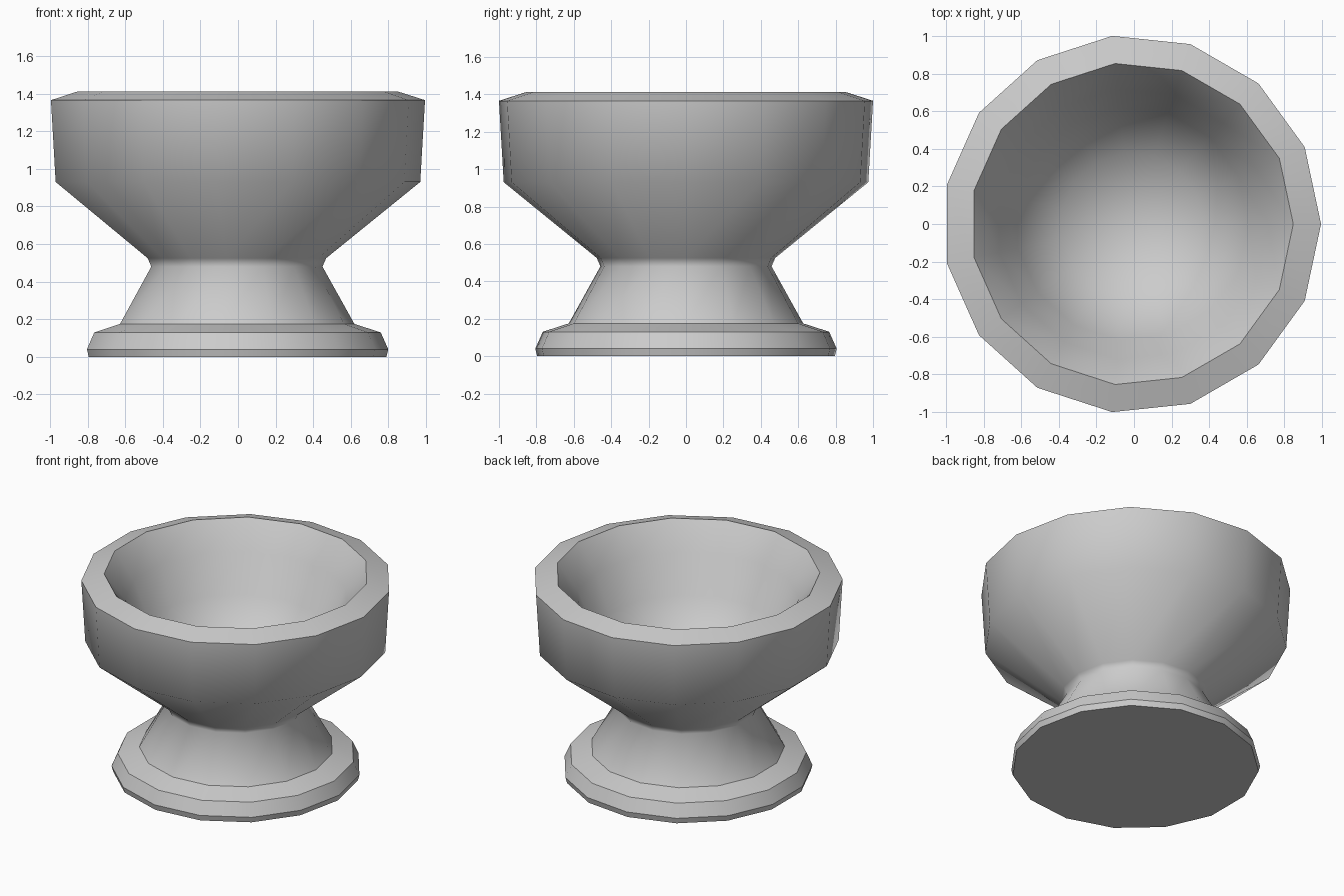
import bpy
import bmesh
from math import cos, sin, tau

if "Cube" in bpy.data.objects:
    bpy.data.objects.remove(bpy.data.objects["Cube"])

SIDES = 15
X_SHIFT = -0.011  # odd side count: centres the bounding box


def lathe(name, profile):
    """Revolve (radius, height, sharp) rings; radius 0 closes to a point."""
    bm = bmesh.new()
    rings = []
    for r, z, sharp in profile:
        if r == 0:
            rings.append([bm.verts.new((X_SHIFT, 0, z))] * SIDES)
        else:
            rings.append([bm.verts.new((X_SHIFT + r * cos(tau * i / SIDES),
                                        r * sin(tau * i / SIDES), z))
                          for i in range(SIDES)])
    for a, b in zip(rings, rings[1:]):
        for i in range(SIDES):
            j = (i + 1) % SIDES
            bm.faces.new(list(dict.fromkeys((a[i], a[j], b[j], b[i])))).smooth = True
    bm.faces.new(rings[0][::-1])  # flat underside
    for ring, (r, z, sharp) in zip(rings, profile):
        if sharp:
            for i in range(SIDES):
                bm.edges.get((ring[i], ring[(i + 1) % SIDES])).smooth = False
    mesh = bpy.data.meshes.new(name)
    bm.to_mesh(mesh)
    bm.free()
    obj = bpy.data.objects.new(name, mesh)
    bpy.context.collection.objects.link(obj)
    return obj


lathe("footed_bowl", [
    # stepped foot
    (0.80, 0.00, True), (0.81, 0.04, True), (0.77, 0.13, True), (0.63, 0.175, True),
    # tapered stem and waist
    (0.46, 0.48, False), (0.48, 0.525, False),
    # outer bowl and rim
    (0.98, 0.93, False), (1.0055, 1.365, True), (0.858, 1.412, True),
    # hollow interior
    (0.723, 1.23, False), (0.62, 0.97, False), (0.38, 0.68, False), (0, 0.60, False),
])
